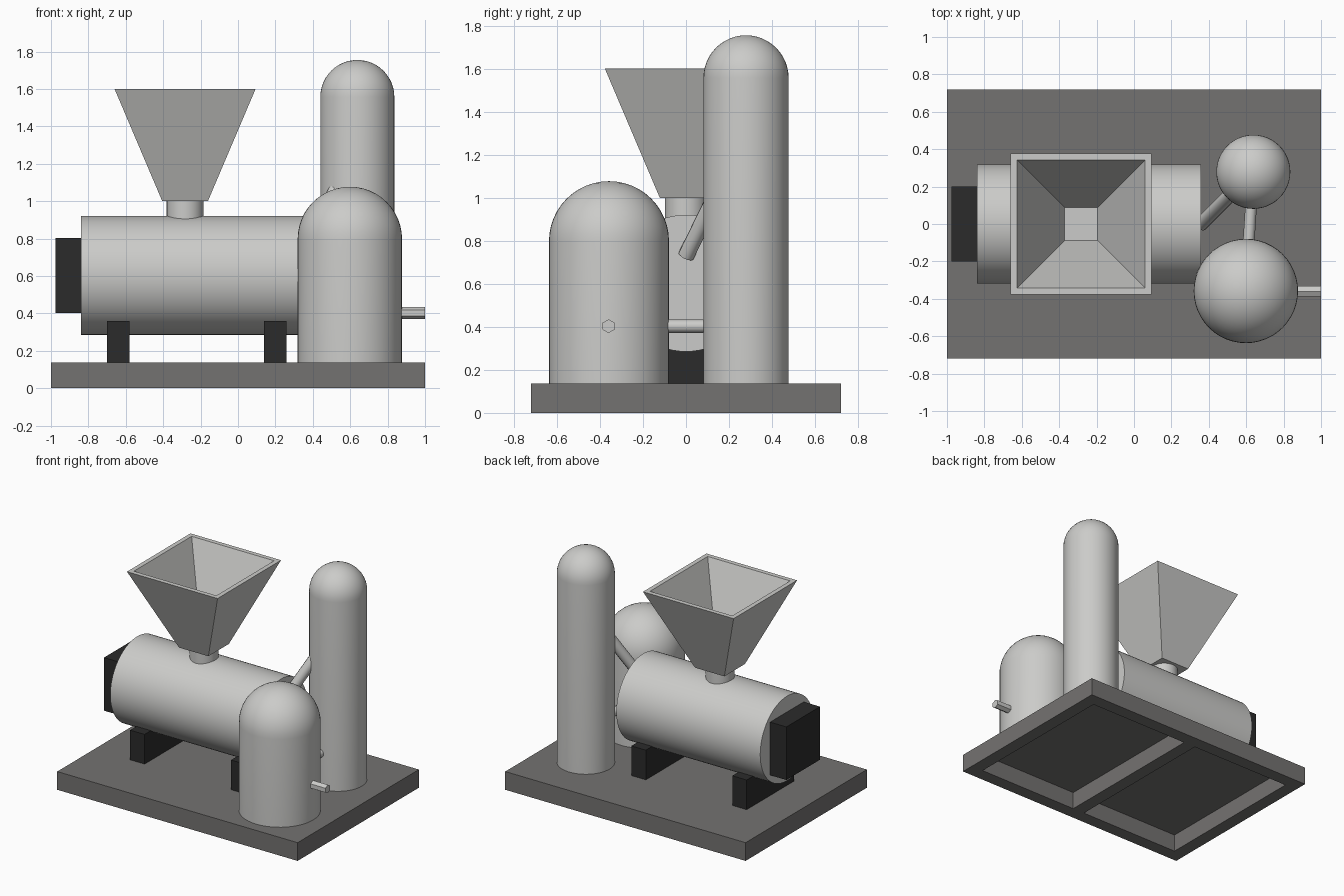
import bpy, bmesh, math
from mathutils import Vector

old = bpy.data.objects.get("Cube")
if old:
    bpy.data.objects.remove(old, do_unlink=True)


def material(name, rgb):
    m = bpy.data.materials.new(name)
    m.use_nodes = True
    m.diffuse_color = (*rgb, 1)
    m.node_tree.nodes["Principled BSDF"].inputs["Base Color"].default_value = (*rgb, 1)
    return m


STEEL = material("light steel", (0.6, 0.6, 0.585))
FRAME = material("dark grey frame", (0.175, 0.17, 0.165))
BLACK = material("black", (0.024, 0.024, 0.024))


def finish(ob, name, mat, smooth=False):
    ob.name = ob.data.name = name
    ob.data.materials.append(mat)
    if smooth:
        bpy.ops.object.select_all(action='DESELECT')
        ob.select_set(True)
        bpy.context.view_layer.objects.active = ob
        bpy.ops.object.shade_smooth_by_angle(angle=math.radians(40))
    return ob


def from_bmesh(bm, name, mat, smooth=False):
    bmesh.ops.recalc_face_normals(bm, faces=bm.faces)
    me = bpy.data.meshes.new(name)
    bm.to_mesh(me)
    bm.free()
    ob = bpy.data.objects.new(name, me)
    bpy.context.collection.objects.link(ob)
    return finish(ob, name, mat, smooth)


def box(name, mat, lo, hi):
    lo, hi = Vector(lo), Vector(hi)
    bpy.ops.mesh.primitive_cube_add(size=1)
    ob = bpy.context.object
    for v in ob.data.vertices:
        v.co = (lo + hi) / 2 + v.co * (hi - lo)
    return finish(ob, name, mat)


def rod(name, mat, a, b, r, sides=24):
    a, b = Vector(a), Vector(b)
    bpy.ops.mesh.primitive_cylinder_add(vertices=sides, radius=r, depth=(b - a).length,
                                        location=(a + b) / 2)
    ob = bpy.context.object
    ob.rotation_euler = (b - a).to_track_quat('Z', 'Y').to_euler()
    return finish(ob, name, mat, True)


def domed_tank(name, x, y, r, z0, z1, steps=12, sides=48):
    """Vertical cylinder with a hemispherical cap, turned from a profile."""
    bm = bmesh.new()
    pts = [(0, z0), (r, z0)]
    pts += [(r * math.cos(t), z1 + r * math.sin(t))
            for t in (math.pi / 2 * i / steps for i in range(steps + 1))]
    vs = [bm.verts.new((x + px, y, pz)) for px, pz in pts]
    es = [bm.edges.new(p) for p in zip(vs, vs[1:])]
    bmesh.ops.spin(bm, geom=vs + es, cent=(x, y, 0), axis=(0, 0, 1),
                   angle=math.tau, steps=sides)
    bmesh.ops.remove_doubles(bm, verts=bm.verts, dist=1e-4)
    return from_bmesh(bm, name, STEEL, True)


# Skid base: thin deck on an open frame with a cross beam
TOP, W, D, RAIL = 0.137, 1.0, 0.72, 0.1
UNDER = TOP - 0.004
box("base_deck", FRAME, (-W, -D, UNDER), (W, D, TOP))
for name, s in (("front", -1), ("back", 1)):
    ys = sorted((s * D, s * (D - RAIL)))
    box(name + "_rail", FRAME, (-W, ys[0], 0), (W, ys[1], UNDER))
for name, x in (("right", -W + RAIL / 2), ("middle", 0), ("left", W - RAIL / 2)):
    box(name + "_rail", FRAME, (x - RAIL / 2, RAIL - D, 0), (x + RAIL / 2, D - RAIL, UNDER))

# Horizontal drum with motor box and two supports
DRUM_Z = 0.603
rod("drum", STEEL, (-0.84, 0, DRUM_Z), (0.357, 0, DRUM_Z), 0.318, 64)
box("motor_box", BLACK, (-0.975, -0.2, 0.403), (-0.83, 0.2, 0.802))
for name, x in (("right", -0.641), ("left", 0.198)):
    box(name + "_drum_support", BLACK, (x - 0.06, -0.28, UNDER + 0.001), (x + 0.06, 0.28, 0.36))

# Feed hopper: square funnel with a thick wall, on a round neck
HX = -0.283
rod("hopper_neck", STEEL, (HX, 0, 0.85), (HX, 0, 1.005), 0.098, 32)
bm = bmesh.new()
rings = []
for half, z in ((0.122, 1.0), (0.377, 1.6), (0.343, 1.6), (0.088, 1.01)):
    rings.append([bm.verts.new((HX + sx * half, sy * half, z))
                  for sx, sy in ((-1, -1), (1, -1), (1, 1), (-1, 1))])
for a, b in zip(rings, rings[1:]):
    for i in range(4):
        j = (i + 1) % 4
        bm.faces.new((a[i], a[j], b[j], b[i]))
bm.faces.new(rings[0])
bm.faces.new(rings[-1])
from_bmesh(bm, "hopper", STEEL)

# Vertical tanks
domed_tank("tall_tower", 0.638, 0.279, 0.198, TOP - 0.002, 1.557)
domed_tank("short_tank", 0.598, -0.358, 0.279, TOP - 0.002, 0.798)

# Connecting pipes and outlet
rod("drum_to_tower_pipe", STEEL, (0.36, 0.0, 0.73), (0.58, 0.22, 1.18), 0.038, 12)
rod("tank_to_tower_pipe", STEEL, (0.6, -0.3, 0.403), (0.635, 0.24, 0.403), 0.031, 12)
outlet = rod("outlet_pipe", STEEL, (0.8, -0.36, 0.403), (1.0, -0.36, 0.403), 0.032, 6)
